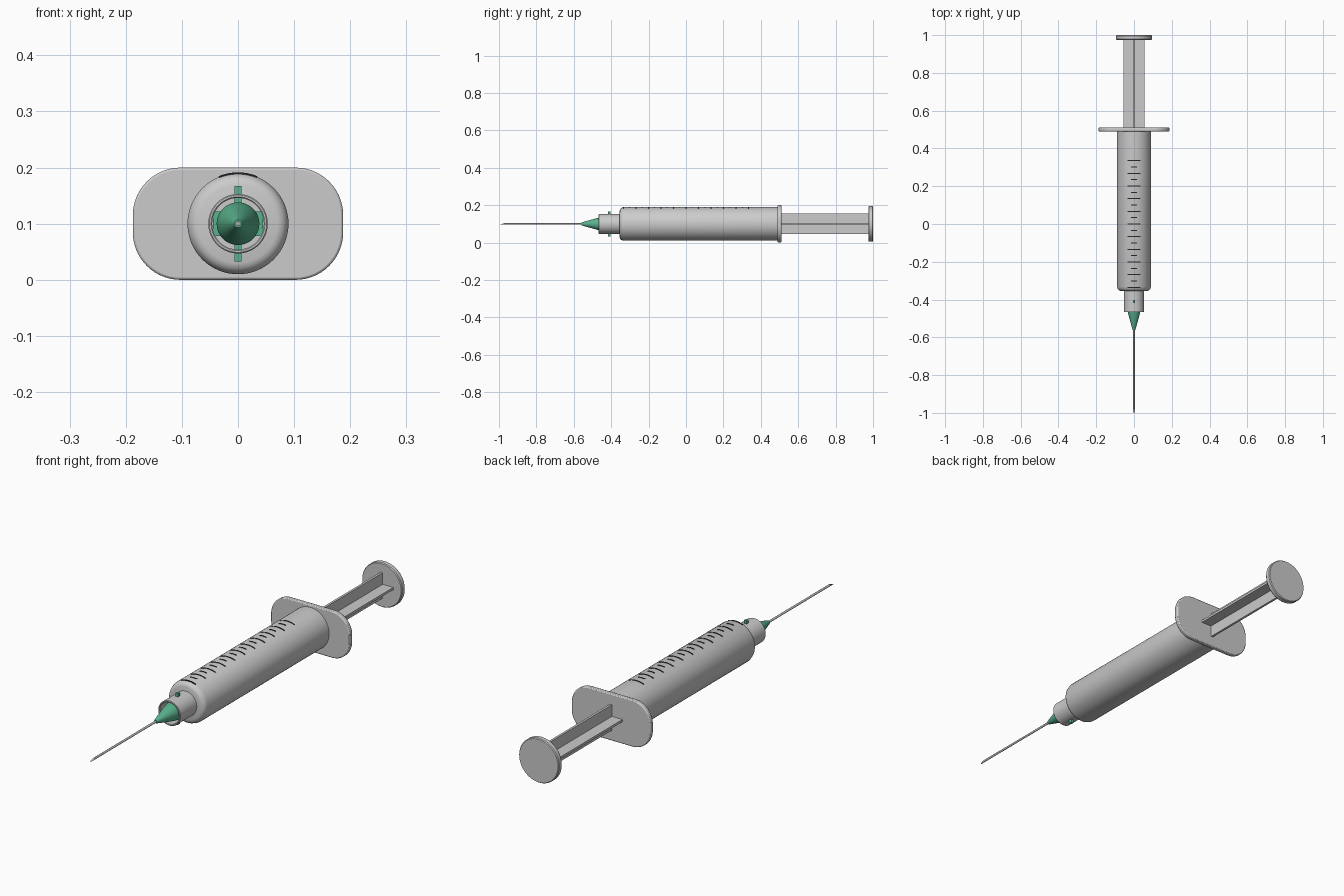
import bpy, bmesh
from math import sin, cos, pi, asin, radians

if "Cube" in bpy.data.objects:
    bpy.data.objects.remove(bpy.data.objects["Cube"])

AXIS_Z = 0.1  # the syringe axis runs along y at this height


def material(name, rgb):
    m = bpy.data.materials.new(name)
    m.diffuse_color = (*rgb, 1)
    m.use_nodes = True
    m.node_tree.nodes["Principled BSDF"].inputs["Base Color"].default_value = m.diffuse_color
    return m


GREEN = material("green", (0.1, 0.45, 0.27))
BLACK = material("ink", (0.02, 0.02, 0.02))


def finish(name, bm, mat=None, smooth=True):
    bmesh.ops.recalc_face_normals(bm, faces=bm.faces)
    me = bpy.data.meshes.new(name)
    bm.to_mesh(me)
    bm.free()
    ob = bpy.data.objects.new(name, me)
    ob.location.z = AXIS_Z
    bpy.context.collection.objects.link(ob)
    if mat:
        me.materials.append(mat)
    if smooth:
        bpy.ops.object.select_all(action='DESELECT')
        bpy.context.view_layer.objects.active = ob
        ob.select_set(True)
        bpy.ops.object.shade_smooth_by_angle(angle=radians(35))
    return ob


def lathe(name, profile, mat=None, n=64):
    """Revolve (radius, y) points around the y axis and cap the ends."""
    bm = bmesh.new()
    rings = [[bm.verts.new((r * cos(2 * pi * i / n), y, r * sin(2 * pi * i / n)))
              for i in range(n)] for r, y in profile]
    for a, b in zip(rings, rings[1:]):
        for i in range(n):
            j = (i + 1) % n
            bm.faces.new((a[i], a[j], b[j], b[i]))
    bm.faces.new(rings[0])
    bm.faces.new(rings[-1])
    return finish(name, bm, mat)


def box(bm, x, y, z):
    v = [bm.verts.new((a, b, c)) for a in x for b in y for c in z]
    for f in ((0, 1, 3, 2), (4, 5, 7, 6), (0, 1, 5, 4),
              (2, 3, 7, 6), (0, 2, 6, 4), (1, 3, 7, 5)):
        bm.faces.new([v[i] for i in f])


# Barrel with rounded shoulder
lathe("barrel", [(0.07, -0.355), (0.079, -0.352), (0.086, -0.345), (0.09, -0.333),
                 (0.09, 0.495)])

# Open collar that holds the needle hub
lathe("collar", [(0.02, -0.375), (0.046, -0.375), (0.046, -0.465), (0.048, -0.467),
                 (0.051, -0.467), (0.053, -0.465), (0.053, -0.352)])

# Needle hub
lathe("needle_hub", [(0.02, -0.37), (0.038, -0.40), (0.038, -0.445), (0.032, -0.472),
                     (0.009, -0.555), (0.007, -0.56), (0.004, -0.56)], GREEN)

# Locking lugs around the hub
bm = bmesh.new()
box(bm, (-0.006, 0.006), (-0.417, -0.403), (-0.067, 0.067))
box(bm, (-0.0445, 0.0445), (-0.417, -0.403), (-0.022, 0.022))
finish("hub_lugs", bm, GREEN, smooth=False)

# Needle, with its end ring slanted to a point
needle = lathe("needle", [(0.0045, -0.54), (0.0045, -0.985)], n=24)
for v in needle.data.vertices:
    if v.co.y < -0.9:
        v.co.y = -0.985 + v.co.z * 0.015 / 0.0045

# Finger flange: rounded rectangle
bm = bmesh.new()
W, H, R, STEPS = 0.1875, 0.1, 0.085, 14
outline = []
for q, (sx, sz) in enumerate(((1, 1), (-1, 1), (-1, -1), (1, -1))):
    for i in range(STEPS + 1):
        a = pi / 2 * (q + i / STEPS)
        outline.append(bm.verts.new((sx * (W - R) + R * cos(a), 0.49,
                                     sz * (H - R) + R * sin(a))))
face = bm.faces.new(outline)
ext = bmesh.ops.extrude_face_region(bm, geom=[face])
for v in ext["geom"]:
    if isinstance(v, bmesh.types.BMVert):
        v.co.y = 0.51
flange = finish("finger_flange", bm)
bev = flange.modifiers.new("edge_round", 'BEVEL')
bev.width, bev.segments, bev.limit_method = 0.004, 2, 'ANGLE'
bev.angle_limit = radians(50)

# Plunger rod with a cross section
bm = bmesh.new()
T, A = 0.005, 0.055
plus = [(T, T), (T, A), (-T, A), (-T, T), (-A, T), (-A, -T),
        (-T, -T), (-T, -A), (T, -A), (T, -T), (A, -T), (A, T)]
ends = [[bm.verts.new((x, y, z)) for x, z in plus] for y in (0.48, 0.98)]
for ring in ends:
    bm.faces.new(ring)
for i in range(12):
    j = (i + 1) % 12
    bm.faces.new((ends[0][i], ends[0][j], ends[1][j], ends[1][i]))
finish("plunger_rod", bm, smooth=False)

# Thumb disc
lathe("thumb_disc", [(0.092, 0.975), (0.095, 0.979), (0.095, 0.996), (0.092, 1.0)])

# Graduation marks: raised strips curved over the top of the barrel
bm = bmesh.new()
for k in range(21):
    y = -0.335 + 0.0335 * k
    half = asin((0.034 if k % 2 == 0 else 0.016) / 0.09)
    n = 8
    rows = []
    for i in range(n + 1):
        a = -half + 2 * half * i / n
        rows.append([bm.verts.new((r * sin(a), y + d, r * cos(a)))
                     for r, d in ((0.0885, -0.0025), (0.0915, -0.0025),
                                  (0.0915, 0.0025), (0.0885, 0.0025))])
    for a, b in zip(rows, rows[1:]):
        for i in range(4):
            j = (i + 1) % 4
            bm.faces.new((a[i], a[j], b[j], b[i]))
    bm.faces.new(rows[0])
    bm.faces.new(rows[-1])
finish("graduation_marks", bm, BLACK)
